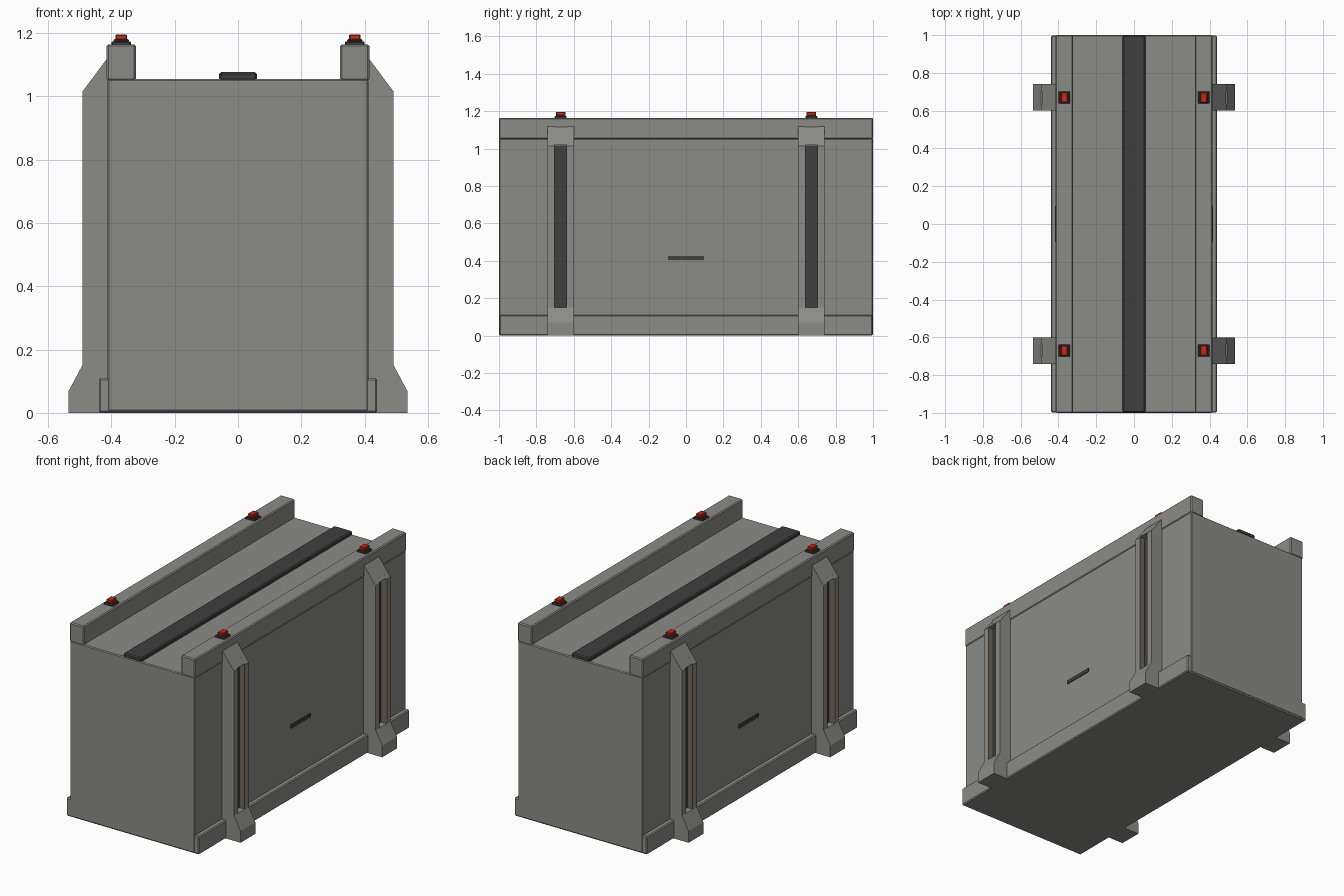
import bpy
import bmesh

default = bpy.data.objects.get("Cube")
if default:
    bpy.data.objects.remove(default, do_unlink=True)


def material(name, rgb):
    mat = bpy.data.materials.new(name)
    mat.use_nodes = True
    mat.diffuse_color = (*rgb, 1)
    mat.node_tree.nodes["Principled BSDF"].inputs["Base Color"].default_value = (*rgb, 1)
    return mat


GREY = material("warm grey", (0.26, 0.262, 0.24))
DARK = material("charcoal", (0.05, 0.05, 0.052))
BROWN = material("brown grey", (0.16, 0.135, 0.095))
RED = material("red", (0.6, 0.02, 0.006))


def finish(name, bm, mats, bevel=0):
    bmesh.ops.recalc_face_normals(bm, faces=bm.faces[:])
    mesh = bpy.data.meshes.new(name)
    bm.to_mesh(mesh)
    bm.free()
    for mat in mats:
        mesh.materials.append(mat)
    obj = bpy.data.objects.new(name, mesh)
    bpy.context.collection.objects.link(obj)
    if bevel:
        mod = obj.modifiers.new("soft_edges", "BEVEL")
        mod.width = bevel
        mod.segments = 1
    return obj


def box(name, x, y, z, mat, bevel=0):
    """Box spanning the given (low, high) ranges."""
    bm = bmesh.new()
    bmesh.ops.create_cube(bm, size=1)
    for v in bm.verts:
        for i, (a, b) in enumerate((x, y, z)):
            v.co[i] = a if v.co[i] < 0 else b
    return finish(name, bm, [mat], bevel)


def prism(bm, profile, y0, y1):
    """Extrude an x-z profile along y."""
    face = bm.faces.new([bm.verts.new((x, y0, z)) for x, z in profile])
    out = bmesh.ops.extrude_face_region(bm, geom=[face])["geom"]
    verts = [g for g in out if isinstance(g, bmesh.types.BMVert)]
    bmesh.ops.translate(bm, verts=verts, vec=(0, y1 - y0, 0))


def span(side, a, b):
    return tuple(sorted((side * a, side * b)))


# Main container and its wider foot
box("body", (-0.413, 0.413), (-1, 1), (0.004, 1.055), GREY, 0.005)
box("base_skirt", (-0.44, 0.44), (-0.998, 0.998), (0, 0.11), GREY, 0.006)

# Dark strip along the lid
box("lid_strip", (-0.06, 0.06), (-0.998, 0.998), (1.05, 1.077), DARK, 0.006)

# Rib outline, and the same outline with a slot cut from its outer face
FOOT = [(0.40, 0), (0.535, 0), (0.535, 0.07), (0.492, 0.15)]
TOP = [(0.492, 1.015), (0.41, 1.125), (0.40, 1.125)]
SLOT = [(0.45, 0.15), (0.45, 1.02), (0.488, 1.02)]

for side, label in ((1, "left"), (-1, "right")):
    box(f"{label}_top_rail", span(side, 0.322, 0.416), (-1, 1), (1.05, 1.165), GREY, 0.006)
    box(f"{label}_side_slit", span(side, 0.41, 0.418), (-0.095, 0.095), (0.405, 0.427), DARK)

    for end, place in ((-1, "front"), (1, "back")):
        tag = f"{place}_{label}"

        # Slotted rib: two full cheeks with a recessed core between them
        bm = bmesh.new()
        for profile, a, b in ((FOOT + TOP, 0.60, 0.635),
                              (FOOT + SLOT + TOP[1:], 0.635, 0.705),
                              (FOOT + TOP, 0.705, 0.74)):
            prism(bm, [(side * x, z) for x, z in profile], end * a, end * b)
        finish(f"{tag}_rib", bm, [GREY])

        # Slot floor and lining
        box(f"{tag}_slot_floor", span(side, 0.449, 0.456), span(end, 0.637, 0.703),
            (0.151, 1.018), DARK)
        for n, y in enumerate((0.634, 0.702)):
            box(f"{tag}_slot_lining_{n + 1}", span(side, 0.448, 0.491),
                span(end, y, y + 0.004), (0.151, 1.016), BROWN)

        # Warning lamp on the rail
        cx, cy = side * 0.369, end * 0.67
        for part, rx, ry, z, mat in (("lamp_base", 0.031, 0.032, (1.162, 1.174), DARK),
                                     ("lamp_collar", 0.024, 0.026, (1.172, 1.181), DARK),
                                     ("lamp_lens", 0.018, 0.026, (1.178, 1.196), RED)):
            box(f"{tag}_{part}", (cx - rx, cx + rx), (cy - ry, cy + ry), z, mat, 0.003)
